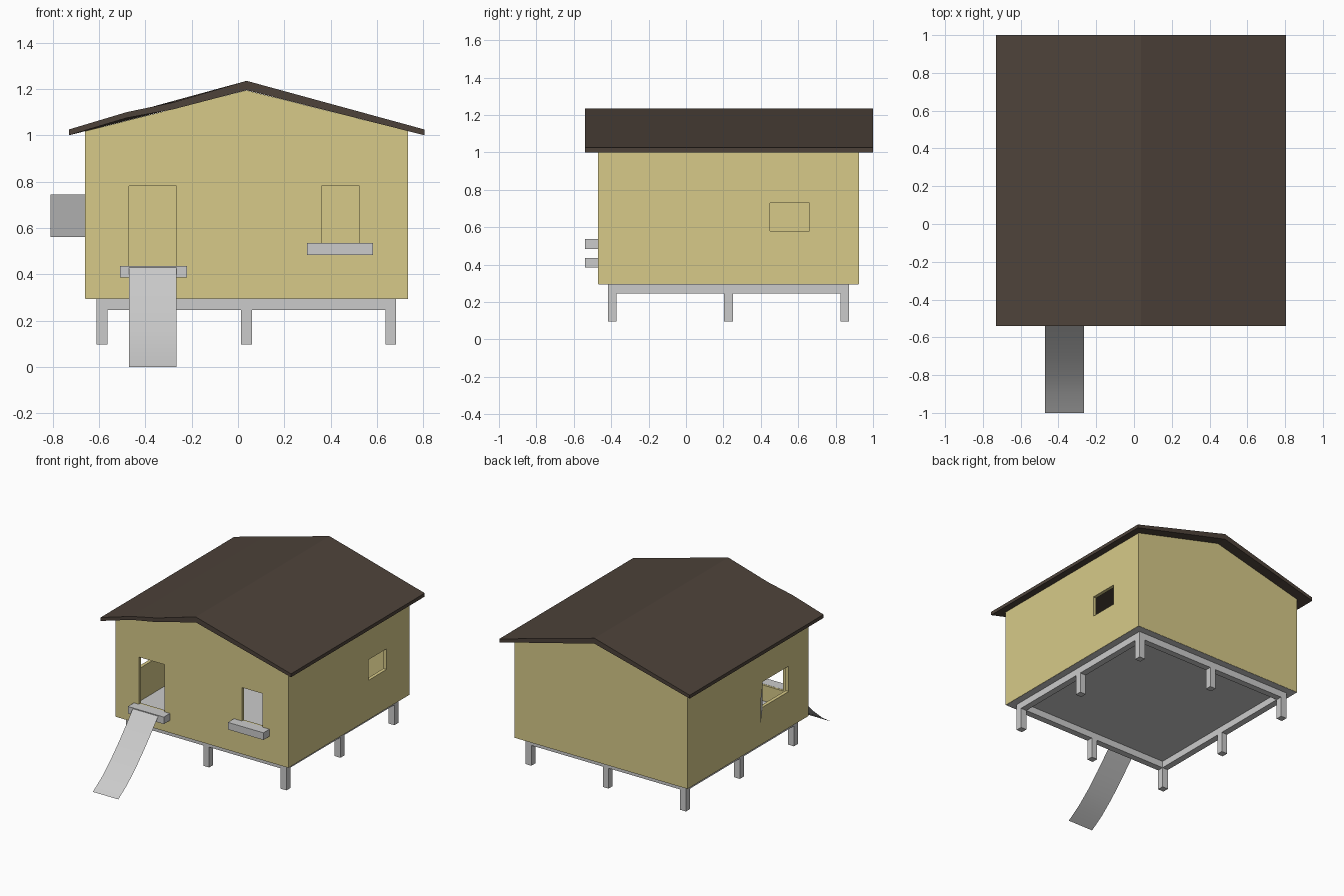
import bpy, bmesh

if "Cube" in bpy.data.objects:
    bpy.data.objects.remove(bpy.data.objects["Cube"])


def material(name, rgb):
    m = bpy.data.materials.new(name)
    m.diffuse_color = (*rgb, 1)
    m.use_nodes = True
    m.node_tree.nodes["Principled BSDF"].inputs["Base Color"].default_value = m.diffuse_color
    return m


YELLOW = material("wall_yellow", (0.68, 0.59, 0.25))
BROWN = material("roof_brown", (0.075, 0.055, 0.042))


def finish(name, bm, mat=None):
    bmesh.ops.recalc_face_normals(bm, faces=bm.faces)
    me = bpy.data.meshes.new(name)
    bm.to_mesh(me)
    bm.free()
    ob = bpy.data.objects.new(name, me)
    bpy.context.collection.objects.link(ob)
    if mat:
        me.materials.append(mat)
    return ob


def loft(name, front, back, y0, y1, mat=None, cap=True):
    """Joins an (x, z) outline at y0 to a matching one at y1."""
    bm = bmesh.new()
    a = [bm.verts.new((x, y0, z)) for x, z in front]
    b = [bm.verts.new((x, y1, z)) for x, z in back]
    for i in range(len(a)):
        j = (i + 1) % len(a)
        bm.faces.new((a[i], a[j], b[j], b[i]))
    if cap:
        bm.faces.new(a)
        bm.faces.new(b)
    return finish(name, bm, mat)


def box(name, x0, x1, y0, y1, z0, z1, mat=None):
    o = [(x0, z0), (x1, z0), (x1, z1), (x0, z1)]
    return loft(name, o, o, y0, y1, mat)


def strip(name, lines, mat=None):
    """Thin sheet between two lists of 3D points."""
    bm = bmesh.new()
    a, b = [[bm.verts.new(p) for p in line] for line in lines]
    for i in range(len(a) - 1):
        bm.faces.new((a[i], a[i + 1], b[i + 1], b[i]))
    return finish(name, bm, mat)


# Gabled walls, hollowed and cut for the door and windows
L, R, F, B, RIDGE = -0.66, 0.735, -0.47, 0.925, 0.0375
T = 0.025
gable = [(L, 0.295), (R, 0.295), (R, 1.018), (RIDGE, 1.194), (L, 1.018)]
walls = loft("walls", gable, gable, F, B, YELLOW)
cutters = [
    box("hollow", L + T, R - T, F + T, B - T, 0.1, 1.5, YELLOW),
    box("door_cut", -0.47, -0.265, F - 0.1, F + 0.1, 0.435, 0.78, YELLOW),
    box("front_window_cut", 0.36, 0.525, F - 0.1, F + 0.1, 0.535, 0.78, YELLOW),
    box("right_window_cut", R - 0.1, R + 0.1, 0.45, 0.66, 0.58, 0.73, YELLOW),
    box("left_window_cut", L - 0.1, L + 0.1, -0.24, 0.06, 0.56, 0.745, YELLOW),
]
bpy.context.view_layer.objects.active = walls
for c in cutters:
    mod = walls.modifiers.new(c.name, 'BOOLEAN')
    mod.operation, mod.solver, mod.object = 'DIFFERENCE', 'EXACT', c
    bpy.ops.object.modifier_apply(modifier=mod.name)
    bpy.data.objects.remove(c)

# Roof, slightly bowed on the front left slope
under = [(-0.73, 1.0), (-0.48, 1.075), (-0.28, 1.112), (RIDGE, 1.195), (0.805, 1.0)]
over = [(0.805, 1.025), (RIDGE, 1.235), (-0.28, 1.142), (-0.48, 1.1), (-0.73, 1.025)]
under_b = [(-0.73, 1.0), (-0.48, 1.064), (-0.28, 1.115), (RIDGE, 1.195), (0.805, 1.0)]
over_b = [(0.805, 1.025), (RIDGE, 1.235), (-0.28, 1.148), (-0.48, 1.093), (-0.73, 1.025)]
loft("roof", under + over, under_b + over_b, -0.54, 1.0, BROWN)

# Floor
box("floor", L + 0.002, R - 0.002, F + 0.002, B - 0.002, 0.294, 0.32)

# Base frame beams
x0, x1, y0, y1, w = -0.61, 0.683, -0.418, 0.872, 0.047
for name, y in (("front_beam", y0), ("back_beam", y1 - w)):
    box(name, x0, x1, y, y + w, 0.245, 0.295)
for name, x in (("left_beam", x0), ("right_beam", x1 - w)):
    box(name, x, x + w, y0 + w, y1 - w, 0.245, 0.295)

# Posts at the corners and mid-sides
for i, x in enumerate((x0, (x0 + x1 - w) / 2, x1 - w)):
    for j, y in enumerate((y0, (y0 + y1 - w) / 2, y1 - w)):
        if (i, j) != (1, 1):
            box(f"post_{i}_{j}", x, x + w, y, y + w, 0.097, 0.25)

# Ledges under the door and front window
box("door_ledge", -0.51, -0.22, -0.54, F + 0.01, 0.385, 0.436)
box("window_ledge", 0.297, 0.583, -0.54, F + 0.01, 0.484, 0.536)

# Curved ramp
path = [(-0.535, 0.436), (-0.6, 0.36), (-0.7, 0.25), (-0.8, 0.15), (-0.9, 0.065), (-1.0, 0.0)]
ramp = strip("ramp", [[(x, y, z) for y, z in path] for x in (-0.47, -0.265)])
ramp.data.polygons.foreach_set("use_smooth", [True] * len(ramp.data.polygons))

# Open shutter on the left window
strip("left_shutter", [[(L, 0.06, z), (-0.81, 0.3, z)] for z in (0.56, 0.745)])
